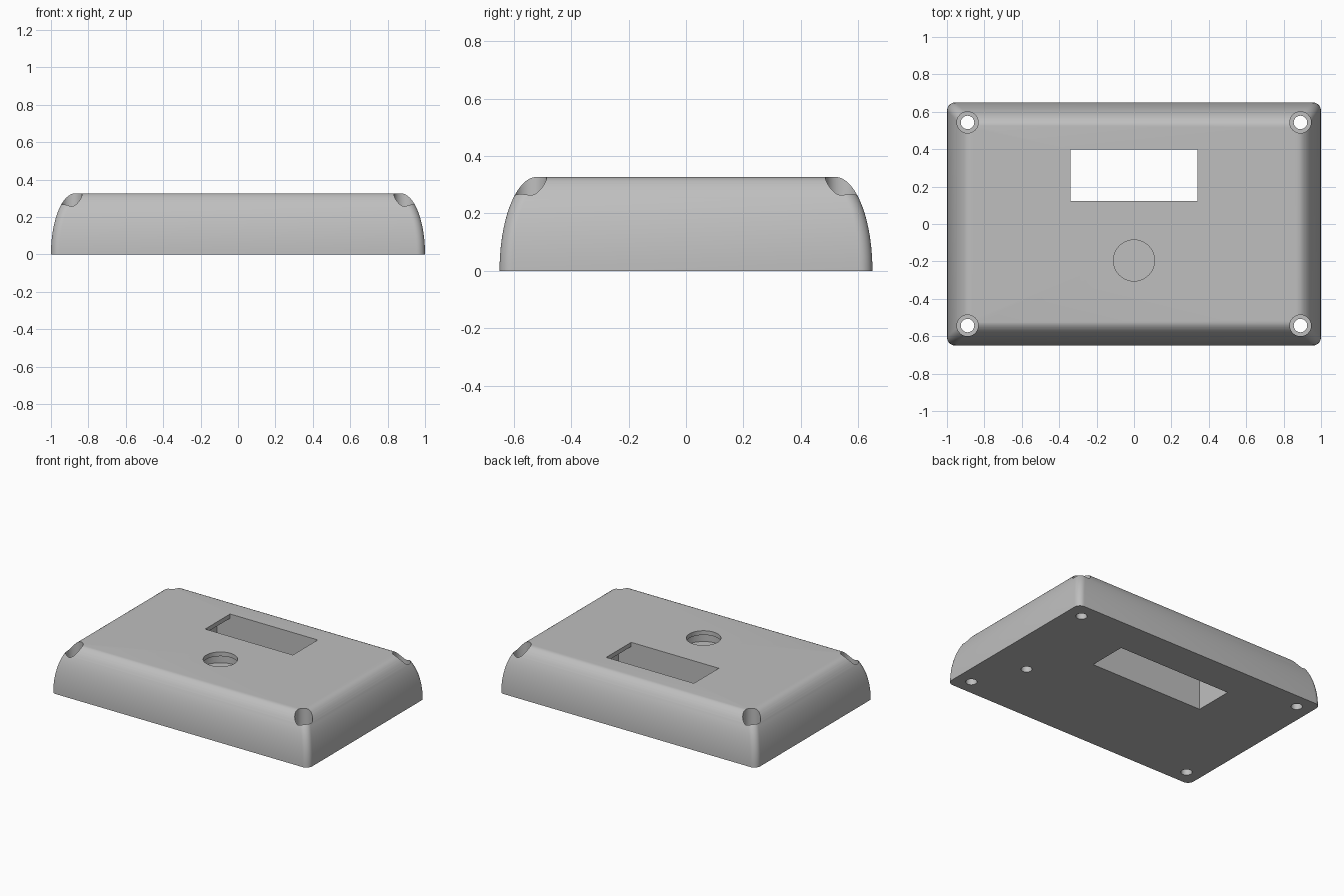
import bpy, bmesh, math

if "Cube" in bpy.data.objects:
    bpy.data.objects.remove(bpy.data.objects["Cube"])

HX, HY, H = 1.0, 0.65, 0.327      # half length, half width, height
ROLL, CORNER = 0.13, 0.045        # width of the rolled edge, corner radius

grey = bpy.data.materials.new("plain grey")
grey.diffuse_color = (0.52, 0.52, 0.52, 1)
grey.use_nodes = True
grey.node_tree.nodes["Principled BSDF"].inputs["Base Color"].default_value = grey.diffuse_color


def outline(inset, z, steps=8):
    """Rounded rectangle as a list of points."""
    pts = []
    for k, (sx, sy) in enumerate(((1, 1), (-1, 1), (-1, -1), (1, -1))):
        cx, cy = sx * (HX - inset - CORNER), sy * (HY - inset - CORNER)
        for i in range(steps + 1):
            a = math.pi / 2 * (k + i / steps)
            pts.append((cx + CORNER * math.cos(a), cy + CORNER * math.sin(a), z))
    return pts


# Solid case body: stacked outlines following a quarter ellipse
bm = bmesh.new()
rings = []
N = 20
for i in range(N + 1):
    t = math.pi / 2 * i / N
    ring = outline(ROLL * (1 - math.cos(t)), H * math.sin(t))
    rings.append([bm.verts.new(p) for p in ring])
for lo, hi in zip(rings, rings[1:]):
    n = len(lo)
    for j in range(n):
        bm.faces.new((lo[j], lo[(j + 1) % n], hi[(j + 1) % n], hi[j]))
bm.faces.new(rings[-1])
bm.faces.new(rings[0][::-1])
bmesh.ops.recalc_face_normals(bm, faces=bm.faces)
mesh = bpy.data.meshes.new("case_body")
bm.to_mesh(mesh)
bm.free()
case = bpy.data.objects.new("case_body", mesh)
bpy.context.collection.objects.link(case)
mesh.materials.append(grey)


def cut(cutter):
    """Subtract a helper solid from the case and remove it."""
    cutter.hide_render = True
    cutter.data.materials.append(grey)
    bpy.context.view_layer.objects.active = case
    mod = case.modifiers.new("cut", 'BOOLEAN')
    mod.operation, mod.solver, mod.object = 'DIFFERENCE', 'EXACT', cutter
    bpy.ops.object.modifier_apply(modifier=mod.name)
    bpy.data.objects.remove(cutter)


def cut_hole(x, y, r, z0, z1, sides=48):
    bpy.ops.mesh.primitive_cylinder_add(vertices=sides, radius=r, depth=z1 - z0,
                                        location=(x, y, (z0 + z1) / 2))
    cut(bpy.context.object)


def cut_box(hx, y0, y1, z0, z1):
    bpy.ops.mesh.primitive_cube_add(size=1, location=(0, (y0 + y1) / 2, (z0 + z1) / 2))
    box = bpy.context.object
    box.scale = (2 * hx, y1 - y0, z1 - z0)
    bpy.context.view_layer.update()
    cut(box)


# Display pocket from below, with a narrower window through the thin top
cut_box(0.44, 0.122, 0.398, -0.1, H - 0.03)
cut_box(0.34, 0.122, 0.398, 0.1, H + 0.1)

# Button opening with a wider recess under the top
cut_hole(0, -0.195, 0.14, H - 0.09, H - 0.03)
cut_hole(0, -0.195, 0.11, H - 0.06, H + 0.1)

# Counterbored screw holes in the corners
for sx in (-1, 1):
    for sy in (-1, 1):
        cut_hole(sx * 0.89, sy * 0.543, 0.057, 0.2, H + 0.1)
        cut_hole(sx * 0.89, sy * 0.543, 0.036, -0.1, 0.25, 32)

# Cable hole in the underside
cut_hole(0.725, -0.195, 0.035, -0.1, 0.2, 32)

# Smooth the rolled edges, keep the openings crisp
bpy.ops.object.select_all(action='DESELECT')
case.select_set(True)
bpy.context.view_layer.objects.active = case
bpy.ops.object.shade_smooth_by_angle(angle=math.radians(30))
